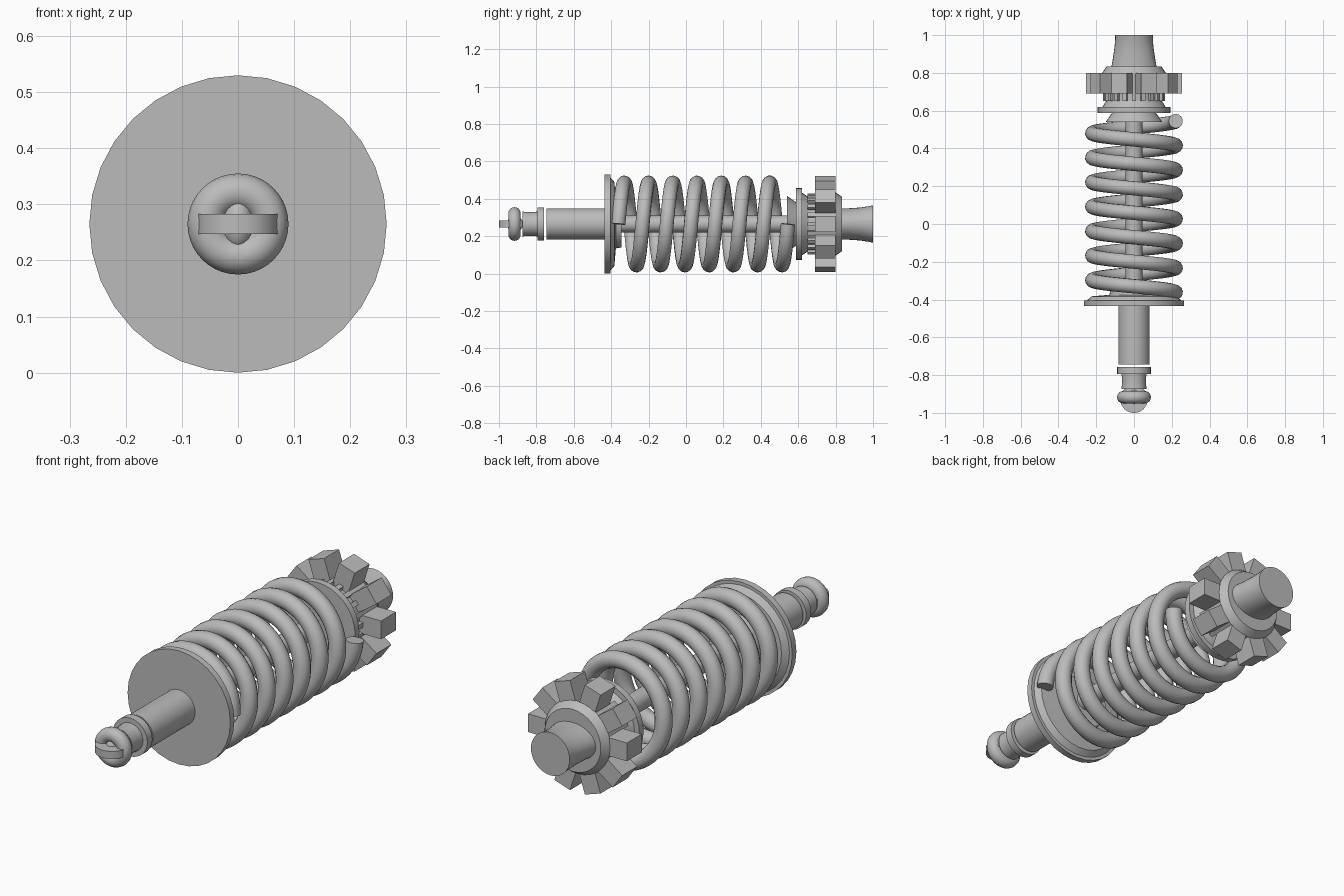
import bpy
import bmesh
from math import sin, cos, pi, radians
from mathutils import Matrix, Vector

AXIS_Z = 0.265

if "Cube" in bpy.data.objects:
    bpy.data.objects.remove(bpy.data.objects["Cube"], do_unlink=True)

grey = bpy.data.materials.new("plain grey")
grey.use_nodes = True
GREY = (0.5, 0.5, 0.5, 1)
grey.diffuse_color = GREY
grey.node_tree.nodes["Principled BSDF"].inputs["Base Color"].default_value = GREY


def finish(obj):
    obj.data.materials.append(grey)
    bpy.ops.object.select_all(action="DESELECT")
    obj.select_set(True)
    bpy.context.view_layer.objects.active = obj
    bpy.ops.object.shade_smooth_by_angle(angle=radians(35))
    return obj


def add_mesh(name, bm):
    bmesh.ops.recalc_face_normals(bm, faces=bm.faces)
    mesh = bpy.data.meshes.new(name)
    bm.to_mesh(mesh)
    bm.free()
    obj = bpy.data.objects.new(name, mesh)
    bpy.context.collection.objects.link(obj)
    obj.location.z = AXIS_Z
    return finish(obj)


def lathe(name, profile, sides=32):
    """Loft capped rings along y; each entry is (y, x radius[, z radius])."""
    bm = bmesh.new()
    rings = []
    for y, rx, *rest in profile:
        rz = rest[0] if rest else rx
        rings.append([bm.verts.new((rx * cos(2 * pi * i / sides), y,
                                    rz * sin(2 * pi * i / sides)))
                      for i in range(sides)])
    for a, b in zip(rings, rings[1:]):
        for i in range(sides):
            j = (i + 1) % sides
            bm.faces.new((a[i], a[j], b[j], b[i]))
    bm.faces.new(rings[0])
    bm.faces.new(rings[-1])
    return add_mesh(name, bm)


def radial_blocks(name, count, inner, outer, y0, y1, width):
    """Ring of boxes pointing outward from the y axis."""
    bm = bmesh.new()
    size = Matrix.Diagonal((outer - inner, y1 - y0, width, 1))
    place = Matrix.Translation(((inner + outer) / 2, (y0 + y1) / 2, 0))
    for i in range(count):
        turn = Matrix.Rotation(2 * pi * i / count, 4, "Y")
        bmesh.ops.create_cube(bm, size=1, matrix=turn @ place @ size)
    return add_mesh(name, bm)


# Front eyelet: ring, flat tongue and central pin
bpy.ops.mesh.primitive_torus_add(major_radius=0.057, minor_radius=0.033,
                                 major_segments=40, minor_segments=16,
                                 location=(0, -0.917, AXIS_Z),
                                 rotation=(pi / 2, 0, 0))
eyelet = bpy.context.object
eyelet.name = "eyelet_ring"
finish(eyelet)

bm = bmesh.new()
bmesh.ops.create_cone(bm, cap_ends=True, segments=32, radius1=0.073,
                      radius2=0.073, depth=0.035,
                      matrix=Matrix.Translation((0, -0.927, 0)))
add_mesh("eyelet_tongue", bm)

bm = bmesh.new()
bmesh.ops.create_uvsphere(bm, u_segments=24, v_segments=12, radius=1,
                          matrix=Matrix.Translation((0, -0.915, 0))
                          @ Matrix.Diagonal((0.03, 0.04, 0.05, 1)))
add_mesh("eyelet_pin", bm)

# Front neck and piston tube
lathe("front_neck", [(-0.873, 0.066), (-0.83, 0.063), (-0.795, 0.066)])
lathe("front_collar", [(-0.795, 0.089), (-0.758, 0.089)])
lathe("piston_tube", [(-0.745, 0.083), (-0.43, 0.083)])

# Front spring seat
lathe("front_flange", [(-0.435, 0.265), (-0.405, 0.265)])
lathe("front_spring_seat", [(-0.405, 0.25), (-0.383, 0.225),
                            (-0.375, 0.13), (-0.345, 0.125)])
lathe("inner_rod", [(-0.36, 0.045), (0.56, 0.045)])

# Coil spring: seven turns, starting and ending on the left side
TURNS, STEPS = 7, 48
curve = bpy.data.curves.new("coil_spring", "CURVE")
curve.dimensions = "3D"
curve.bevel_depth = 0.038
curve.bevel_resolution = 5
curve.use_fill_caps = True
spline = curve.splines.new("POLY")
spline.points.add(TURNS * STEPS)
for i, point in enumerate(spline.points):
    a = 2 * pi * i / STEPS
    y = -0.362 + 0.907 * i / (TURNS * STEPS)
    point.co = (0.221 * cos(a), y, 0.221 * sin(a), 1)
spring = bpy.data.objects.new("coil_spring", curve)
bpy.context.collection.objects.link(spring)
spring.location.z = AXIS_Z
bpy.ops.object.select_all(action="DESELECT")
spring.select_set(True)
bpy.context.view_layer.objects.active = spring
bpy.ops.object.convert(target="MESH")
finish(bpy.context.object)

# Rear spring seat
lathe("rear_spring_seat", [(0.54, 0.15), (0.59, 0.115)])
lathe("rear_flange", [(0.588, 0.193), (0.619, 0.193)])
lathe("rear_cone", [(0.619, 0.168), (0.655, 0.145)])

# Splined hub with adjuster teeth
lathe("adjuster_hub", [(0.65, 0.145), (0.805, 0.145)])
radial_blocks("hub_ribs", 20, 0.12, 0.163, 0.65, 0.80, 0.022)
radial_blocks("adjuster_teeth", 10, 0.13, 0.255, 0.69, 0.80, 0.085)
lathe("rear_collar", [(0.798, 0.17), (0.835, 0.145)])

# Rear mount, wider across than high at its root
lathe("rear_mount", [(0.83, 0.12, 0.084), (0.87, 0.113, 0.084),
                     (0.93, 0.104, 0.088), (0.97, 0.1, 0.094),
                     (1.0, 0.1, 0.1)])
